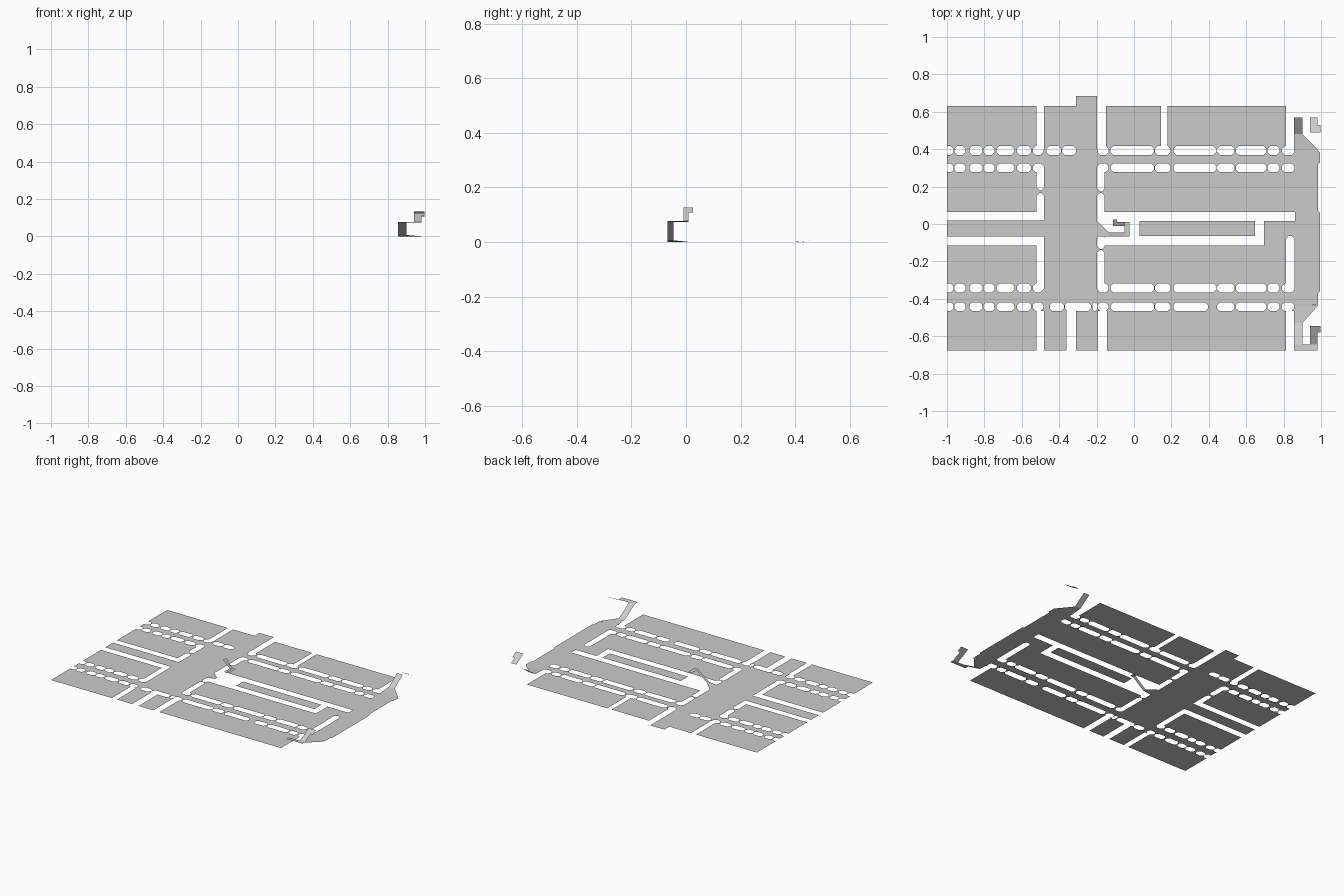
import bpy, bmesh
from mathutils import Vector
from mathutils.geometry import delaunay_2d_cdt

if "Cube" in bpy.data.objects:
    bpy.data.objects.remove(bpy.data.objects["Cube"])


def rect(x0, y0, x1, y1):
    return [(x0, y0), (x1, y0), (x1, y1), (x0, y1)]


def slot(x0, y0, x1, y1):
    """Rectangle with cut corners, used for the planted slots."""
    c = min(0.014, (x1 - x0) * 0.35, (y1 - y0) * 0.35)
    return [(x0 + c, y0), (x1 - c, y0), (x1, y0 + c), (x1, y1 - c),
            (x1 - c, y1), (x0 + c, y1), (x0, y1 - c), (x0, y0 + c)]


def inside(p, poly):
    hit = False
    for (ax, ay), (bx, by) in zip(poly, poly[1:] + poly[:1]):
        if (ay > p[1]) != (by > p[1]) and p[0] < ax + (p[1] - ay) * (bx - ax) / (by - ay):
            hit = not hit
    return hit


def add_object(name, bm):
    mesh = bpy.data.meshes.new(name)
    bm.to_mesh(mesh)
    bm.free()
    ob = bpy.data.objects.new(name, mesh)
    bpy.context.collection.objects.link(ob)
    return ob


def flat_sheet(name, solids, gaps):
    """Flat sheet: area of solids not covered by gaps."""
    verts, edges = [], []
    for poly in solids + gaps:
        n, k = len(verts), len(poly)
        edges += [(n + i, n + (i + 1) % k) for i in range(k)]
        verts += [Vector(p) for p in poly]
    vs, _, fs, *_ = delaunay_2d_cdt(verts, edges, [], 0, 1e-5)
    bm = bmesh.new()
    bv = [bm.verts.new((v[0], v[1], 0)) for v in vs]
    for f in fs:
        c = [sum(vs[i][a] for i in f) / len(f) for a in (0, 1)]
        if any(inside(c, s) for s in solids) and not any(inside(c, g) for g in gaps):
            bm.faces.new([bv[i] for i in f])
    bmesh.ops.delete(bm, geom=[v for v in bm.verts if not v.link_faces], context='VERTS')
    bm.normal_update()
    for f in bm.faces:
        if f.normal.z < 0:
            f.normal_flip()
    bmesh.ops.dissolve_limit(bm, angle_limit=0.01, verts=bm.verts, edges=bm.edges)
    return add_object(name, bm)


# Paved ground: city slab, projecting top lot, right-hand road
solids = [rect(-1, -.677, .86, .63), rect(-.31, .62, -.197, .685),
          [(.85, -.45), (.985, -.43), (.985, -.37), (.995, -.36),
           (.995, .06), (.985, .07), (.985, .32), (.995, .33), (.995, .38),
           (.98, .4), (.855, .39)]]

# Open gaps between lots
gaps = [rect(*r) for r in [
    (-.52, .4, -.48, .64), (-.197, .4, -.15, .7), (.145, .415, .18, .64),
    (.813, .4, .87, .64),
    (-.52, -.69, -.48, -.465), (-.36, -.69, -.31, -.465),
    (-.193, -.69, -.145, -.465), (.813, -.69, .87, -.465),
    (-1.1, .02, -.48, .065), (-1.1, -.115, -.48, -.067),
    (-.197, .015, .86, .065), (-.157, -.115, .695, -.065),
    (-.197, -.067, .03, .05), (.648, -.1, .695, .05)]]

# Upright slots beside the crossing roads
for r in [(-.52, .18, -.48, .32), (-.52, .03, -.48, .165), (-.52, -.36, -.48, -.07),
          (-.197, .175, -.157, .32), (-.197, .02, -.157, .165),
          (-.197, -.135, -.157, -.06), (-.197, -.36, -.157, -.14),
          (.813, -.36, .858, -.065)]:
    gaps.append(slot(*r))

# Rows of planted slots along the two avenues
left = [(-.96, -.9), (-.88, -.81), (-.805, -.745), (-.735, -.64), (-.625, -.55), (-.54, -.485)]
right = [(-.195, -.137), (-.125, .108), (.112, .195), (.21, .44), (.445, .537),
         (.545, .708), (.714, .778), (.79, .858)]
extra = {.393: [(-.467, -.39), (-.386, -.31)], -.442: [(-.45, -.375), (-.37, -.23), (-.222, -.198)]}
for y in (.393, .3, -.342, -.442):
    for a, b in [(-1.01, -.965)] + left + extra.get(y, []) + right:
        if y == -.442 and a == .21:
            b = .395
        gaps.append(slot(a, y - .023, b, y + .023))

flat_sheet("street_ground", solids, gaps)


def ramp(name, polys, place):
    bm = bmesh.new()
    for poly in polys:
        bm.faces.new([bm.verts.new(place(*p)) for p in poly])
    bmesh.ops.remove_doubles(bm, verts=bm.verts, dist=1e-4)
    bm.normal_update()
    for f in bm.faces:
        if f.normal.z < 0:
            f.normal_flip()
    return add_object(name, bm)


def turn_back(u0, u1, u2, u3, u4, a, b, c, d, e, far):
    """Fan, rise, landing and returning flight; u along the ramp, v across it."""
    fan = [(u0, a, 0), (u0, far, 0), (u1, b, .006), (u1, a, .006)]
    rise = [(u1, a, .006), (u1, b, .006), (u2, b, .074), (u2, a, .074)]
    landing = [(u2, a, .074), (u2, b, .074), (u2, c, .074), (u2, d, .074),
               (u3, d, .077), (u3, a, .077)]
    m = u4 + (u2 - u4) * .35
    back = [(u2, c, .074), (u2, d, .074), (m, d, .108), (m, c, .108)]
    top = [(m, c, .108), (m, e, .108), (u4, e, .126), (u4, c, .126)]
    return [fan, rise, landing, back, top]


# Lower right ramp
ramp("front_ramp", turn_back(.435, .53, .645, .677, .545, .855, .9, .94, .98, .998, .985),
     lambda u, v, z: (v, -u, z))

# Middle ramp
ramp("middle_ramp", turn_back(-.197, -.135, -.05, -.025, -.112, -.067, -.045, -.01, .01, .025, .015),
     lambda u, v, z: (u, v, z))

# Upper right ramp: lower flight and separate upper flight
ramp("back_ramp", [
    [(.39, .855, 0), (.4, .98, 0), (.48, .9, .007), (.48, .855, .007)],
    [(.48, .855, .007), (.48, .9, .007), (.57, .9, .07), (.57, .855, .07)],
    [(.57, .94, .085), (.57, .98, .085), (.53, .98, .107), (.53, .94, .107)],
    [(.53, .94, .107), (.53, .998, .107), (.49, .998, .132), (.49, .94, .132)]],
    lambda u, v, z: (v, u, z))
